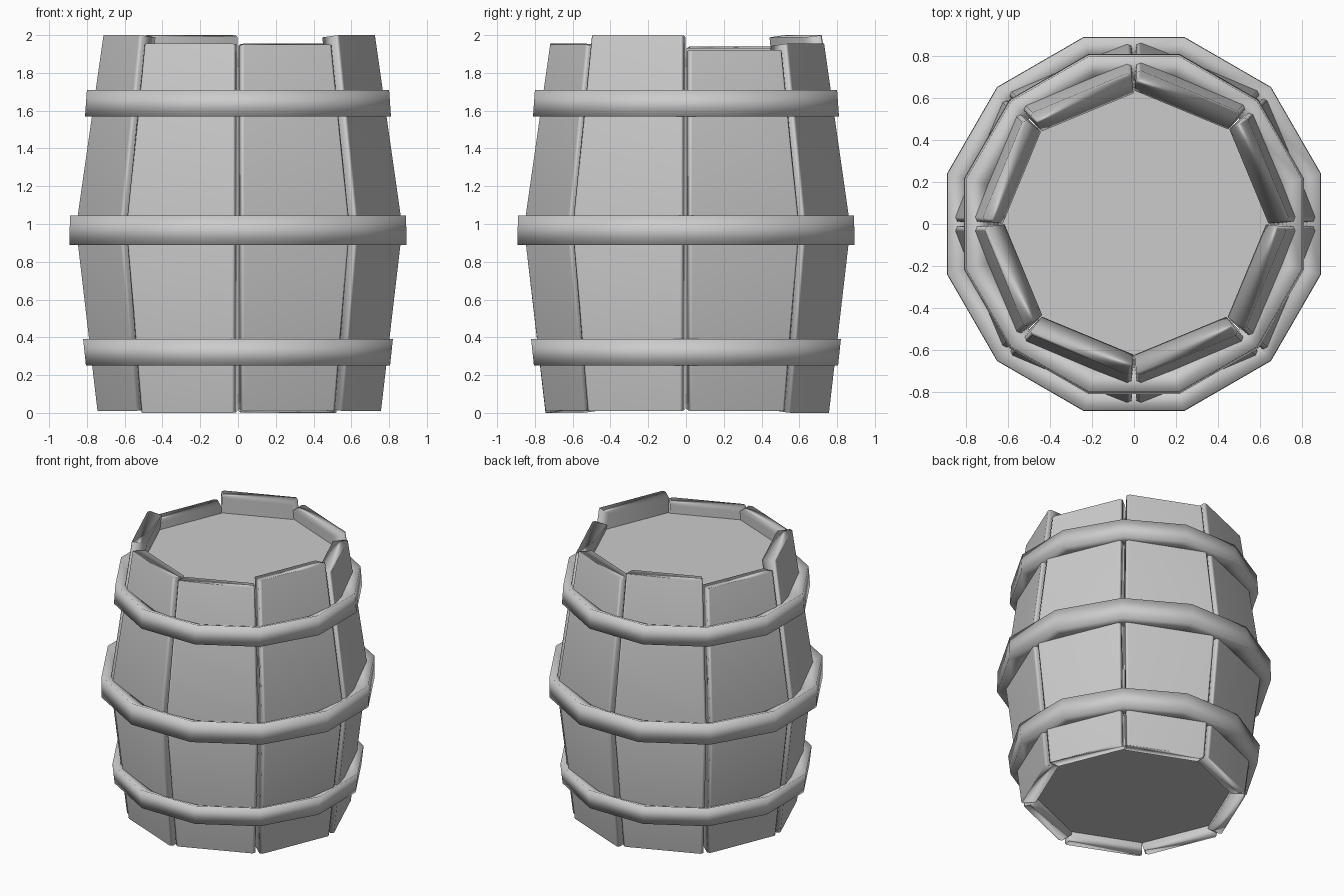
import bpy, bmesh
from math import sin, cos, tan, pi, radians

if "Cube" in bpy.data.objects:
    bpy.data.objects.remove(bpy.data.objects["Cube"])


def finish(name, bm, angle=None):
    bmesh.ops.recalc_face_normals(bm, faces=bm.faces)
    mesh = bpy.data.meshes.new(name)
    bm.to_mesh(mesh)
    bm.free()
    ob = bpy.data.objects.new(name, mesh)
    bpy.context.collection.objects.link(ob)
    for p in mesh.polygons:
        p.use_smooth = angle is None
    if angle is not None:
        bpy.ops.object.select_all(action='DESELECT')
        ob.select_set(True)
        bpy.context.view_layer.objects.active = ob
        bpy.ops.object.shade_smooth_by_angle(angle=radians(angle))
    return ob


def loft(bm, rings, closed=False):
    """Skin a list of point rings; cap the ends unless closed."""
    vs = [[bm.verts.new(p) for p in r] for r in rings]
    n = len(vs[0])
    pairs = list(zip(vs, vs[1:])) + ([(vs[-1], vs[0])] if closed else [])
    for a, b in pairs:
        for i in range(n):
            j = (i + 1) % n
            bm.faces.new((a[i], a[j], b[j], b[i]))
    if not closed:
        bm.faces.new(vs[0])
        bm.faces.new(vs[-1])


def stave(index, top, bottom, push):
    ang = radians(22.5 + 45 * index)
    thick, ch = 0.10, 0.016
    rings = []
    top_r = 0.805 - (top - 0.98) * 0.132
    for z, r, lean in ((bottom, 0.70, 0.012), (0.98, 0.805, 0), (top, top_r, -0.012)):
        r += push
        ri = r - thick
        hi = ri * tan(pi / 8) - 0.002
        ho = r * tan(pi / 8) - 0.02
        sec = [(ri, -hi), (ri, hi), (r - ch, ho), (r, ho - ch),
               (r, ch - ho), (r - ch, -ho)]
        # end cuts are square to the leaning board
        rings.append([(a * cos(ang) - t * sin(ang), a * sin(ang) + t * cos(ang),
                       z + lean * (r - a) / thick) for a, t in sec])
    bm = bmesh.new()
    loft(bm, rings)
    ob = finish("stave_%d" % (index + 1), bm)
    mod = ob.modifiers.new("flat_faces", 'WEIGHTED_NORMAL')
    mod.keep_sharp = True


def hoop(name, z0, z1, a0, a1):
    k = 1 / cos(pi / 12)
    depth, dip = 0.115, 0.05  # top edge dips towards the staves
    prof = [((a0 - depth) * k, z0), (a0 * k, z0), (a1 * k, z1),
            ((a1 - depth) * k, z1 - dip)]
    bm = bmesh.new()
    rings = []
    for i in range(12):
        t = radians(15 + 30 * i)
        rings.append([(r * cos(t), r * sin(t), z) for r, z in prof])
    loft(bm, rings, closed=True)
    finish(name, bm)


def head(name, z0, z1, r):
    bm = bmesh.new()
    loft(bm, [[(r * cos(i * pi / 4), r * sin(i * pi / 4), z) for i in range(8)]
              for z in (z0, z1)])
    finish(name, bm, 30)


# Eight uneven staves
tops = [1.92, 1.955, 2.0, 1.94, 2.0, 1.955, 1.95, 2.0]
bottoms = [0.01, 0.0, 0.012, 0.01, 0.01, 0.0, 0.012, 0.01]
pushes = [0.012, 0.012, 0.006, 0, 0, 0, 0, 0.012]
for i in range(8):
    stave(i, tops[i], bottoms[i], pushes[i])

# Twelve-sided hoops
hoop("lower_hoop", 0.25, 0.39, 0.805, 0.82)
hoop("middle_hoop", 0.89, 1.045, 0.892, 0.89)
hoop("upper_hoop", 1.57, 1.71, 0.81, 0.80)

# Recessed barrel heads
head("top_head", 1.83, 1.875, 0.65)
head("bottom_head", 0.05, 0.10, 0.67)
